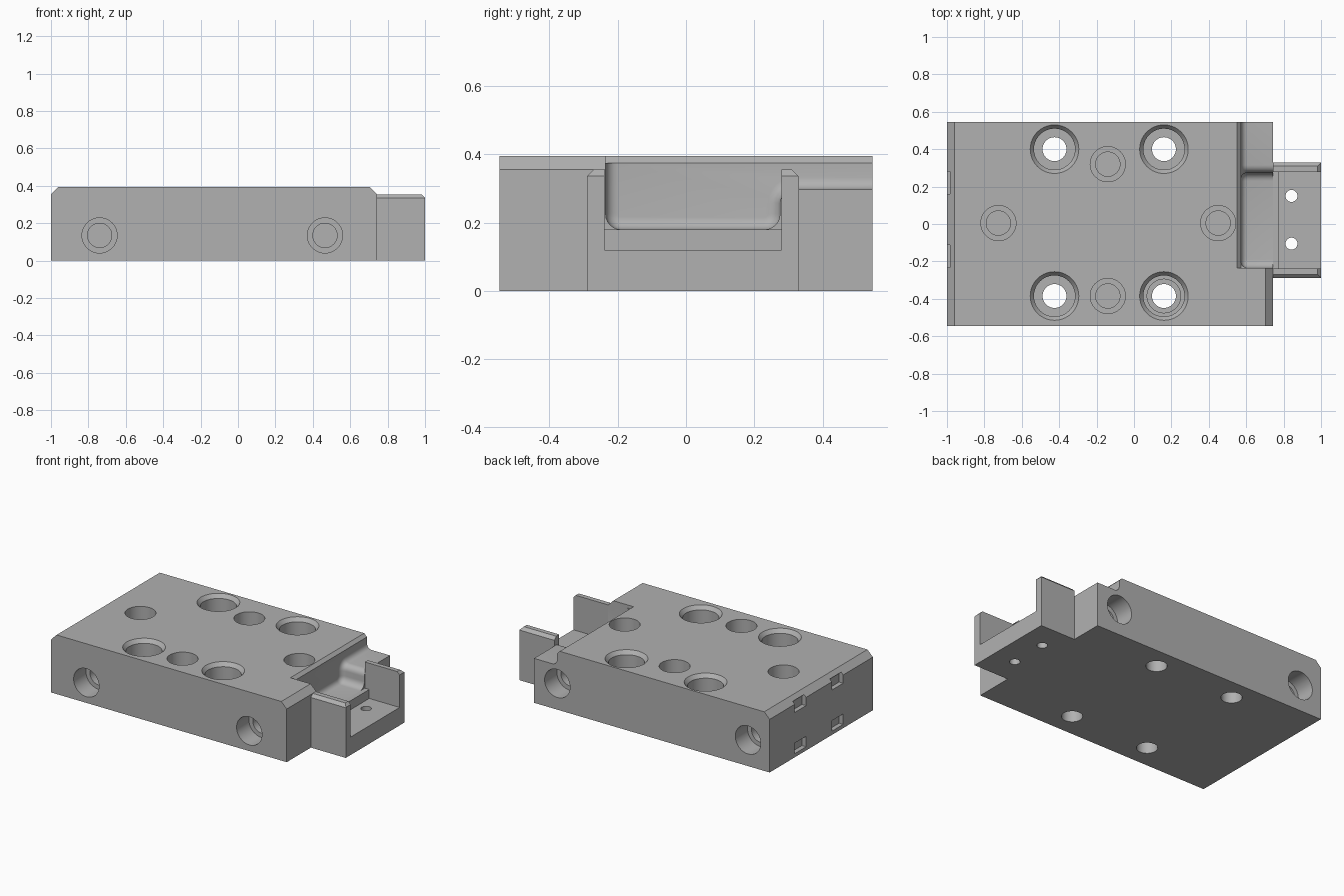
import bpy, bmesh, math
from mathutils import Matrix, Vector

if "Cube" in bpy.data.objects:
    bpy.data.objects.remove(bpy.data.objects["Cube"])

TOP, END, HALF = 0.395, 0.742, 0.545

steel = bpy.data.materials.new("machined_grey")
steel.use_nodes = True
grey = (0.44, 0.44, 0.44, 1)
steel.diffuse_color = grey
steel.node_tree.nodes["Principled BSDF"].inputs["Base Color"].default_value = grey


def finish(bm, name):
    bmesh.ops.recalc_face_normals(bm, faces=bm.faces)
    mesh = bpy.data.meshes.new(name)
    bm.to_mesh(mesh)
    bm.free()
    mesh.materials.append(steel)
    ob = bpy.data.objects.new(name, mesh)
    bpy.context.scene.collection.objects.link(ob)
    return ob


def prism(axis, outline, start, stop):
    """Extrude an outline along x (outline in y,z) or y (outline in x,z)."""
    bm = bmesh.new()
    place = (lambda t, a, b: (t, a, b)) if axis == "x" else (lambda t, a, b: (a, t, b))
    face = bm.faces.new([bm.verts.new(place(start, a, b)) for a, b in outline])
    moved = bmesh.ops.extrude_face_region(bm, geom=[face])["geom"]
    shift = Vector(place(stop - start, 0, 0))
    bmesh.ops.translate(bm, vec=shift, verts=[v for v in moved if isinstance(v, bmesh.types.BMVert)])
    bmesh.ops.recalc_face_normals(bm, faces=bm.faces)
    return bm


def box(x0, x1, y0, y1, z0, z1):
    return finish(prism("x", [(y0, z0), (y1, z0), (y1, z1), (y0, z1)], x0, x1), "cutter")


def lathe(profile, location, tilt=0):
    """Cutter turned from (radius, height) points; height 0 is the drilled face."""
    bm = bmesh.new()
    pts = [bm.verts.new((r, 0, h)) for r, h in profile]
    edges = [bm.edges.new(pair) for pair in zip(pts, pts[1:])]
    bmesh.ops.spin(bm, geom=pts + edges, axis=(0, 0, 1), cent=(0, 0, 0),
                   angle=2 * math.pi, steps=40, use_duplicate=False)
    bmesh.ops.remove_doubles(bm, verts=bm.verts, dist=1e-5)
    bm.transform(Matrix.Translation(location) @ Matrix.Rotation(math.radians(tilt), 4, "X"))
    return finish(bm, "cutter")


def rounded(corners, steps=6):
    """Round the corners (a, b, radius) of a right-angled outline."""
    out = []
    for i, (a, b, r) in enumerate(corners):
        p = Vector((a, b))
        if not r:
            out.append(p)
            continue
        before = (Vector(corners[i - 1][:2]) - p).normalized()
        after = (Vector(corners[(i + 1) % len(corners)][:2]) - p).normalized()
        centre = p + (before + after) * r
        for k in range(steps + 1):
            t = k / steps * math.pi / 2
            out.append(centre - after * r * math.cos(t) - before * r * math.sin(t))
    return out


def carve(ob, cutters):
    for c in cutters:
        c.hide_render = True
        mod = ob.modifiers.new("cut", "BOOLEAN")
        mod.operation, mod.solver, mod.object = "DIFFERENCE", "EXACT", c
    bpy.context.view_layer.update()
    graph = bpy.context.evaluated_depsgraph_get()
    mesh = bpy.data.meshes.new_from_object(ob.evaluated_get(graph))
    ob.modifiers.clear()
    ob.data = mesh
    for c in cutters:
        bpy.data.objects.remove(c)
    bpy.ops.object.select_all(action="DESELECT")
    ob.select_set(True)
    bpy.context.view_layer.objects.active = ob
    bpy.ops.object.shade_smooth_by_angle(angle=math.radians(30))


# Main block with chamfered top ends
c = 0.04
body = finish(prism("y", [(-1, 0), (END, 0), (END, TOP - c), (END - c, TOP),
                          (c - 1, TOP), (-1, TOP - c)], -HALF, HALF), "main_block")
cuts = []

# Rounded pocket and side step at the left end, filleted into the wall
wall = 0.572
outline = rounded([(-0.235, 0.6, 0), (-0.235, 0.18, 0.045), (0.275, 0.18, 0.045),
                   (0.275, 0.297, 0.04), (0.7, 0.297, 0), (0.7, 0.6, 0)])
bm = prism("x", outline, wall, 0.9)
rim = [e for e in bm.edges if all(abs(v.co.x - wall) < 1e-5 for v in e.verts)
       and any(v.co.z < 0.5 for v in e.verts) and min(v.co.y for v in e.verts) < 0.69]
bmesh.ops.bevel(bm, geom=rim, offset=0.035, segments=5, profile=0.5, affect="EDGES")
cuts.append(finish(bm, "cutter"))

# Chamfer along the top of that wall
cuts.append(finish(prism("y", [(wall - 0.03, TOP + 0.01), (wall, TOP - 0.02),
                               (wall + 0.05, TOP - 0.02), (wall + 0.05, TOP + 0.01)],
                         -0.235, 0.7), "cutter"))

# Counterbored through holes
bore = [(0, 0.05), (0.13, 0.05), (0.13, 0), (0.11, -0.025), (0.11, -0.2),
        (0.064, -0.2), (0.064, -0.5), (0, -0.5)]
stepped = bore[:4] + [(0.11, -0.15), (0.09, -0.15), (0.09, -0.2)] + bore[5:]
for x in (-0.425, 0.16):
    for y in (-0.385, 0.4):
        cuts.append(lathe(stepped if x > 0 > y else bore, (x, y, TOP)))

# Stepped blind holes on the top, front and back
port = [(0, 0.05), (0.094, 0.05), (0.094, -0.13), (0.065, -0.13), (0.065, -0.2), (0, -0.2)]
for x, y in ((-0.725, 0.005), (0.45, 0.005), (-0.14, 0.32), (-0.14, -0.385)):
    cuts.append(lathe(port, (x, y, TOP)))
for x, y, z, tilt in ((-0.74, -HALF, 0.135, 90), (0.465, -HALF, 0.135, 90),
                      (-0.84, HALF, 0.175, -90), (0.57, HALF, 0.175, -90)):
    cuts.append(lathe(port, (x, y, z), tilt))

# Shallow slots in the right end
for y in (-0.172, 0.22):
    for z in (0.06, 0.335):
        cuts.append(box(-1.1, -0.97, y - 0.06, y + 0.06, z - 0.035, z + 0.035))
carve(body, cuts)

# End bracket: two arms with chamfered outer edges, joined by a floor
b, high = 0.02, 0.355
bm = prism("x", [(-0.29, 0), (0.33, 0), (0.33, high - b), (0.33 - b, high),
                 (b - 0.29, high), (-0.29, high - b)], END, 1)
tip = [e for e in bm.edges if all(v.co.x > 0.99 and v.co.z > high - 0.001 for v in e.verts)]
bmesh.ops.bevel(bm, geom=tip, offset=0.018, segments=1, affect="EDGES")
bracket = finish(bm, "end_bracket")
pin = [(0, 0.5), (0.032, 0.5), (0.032, -0.5), (0, -0.5)]
carve(bracket, [box(0.7, 1.1, -0.238, 0.279, 0.18, 0.6),
                box(0.775, 1.1, -0.238, 0.279, 0.12, 0.5)]
      + [lathe(pin, (0.842, y, 0)) for y in (-0.105, 0.15)])
